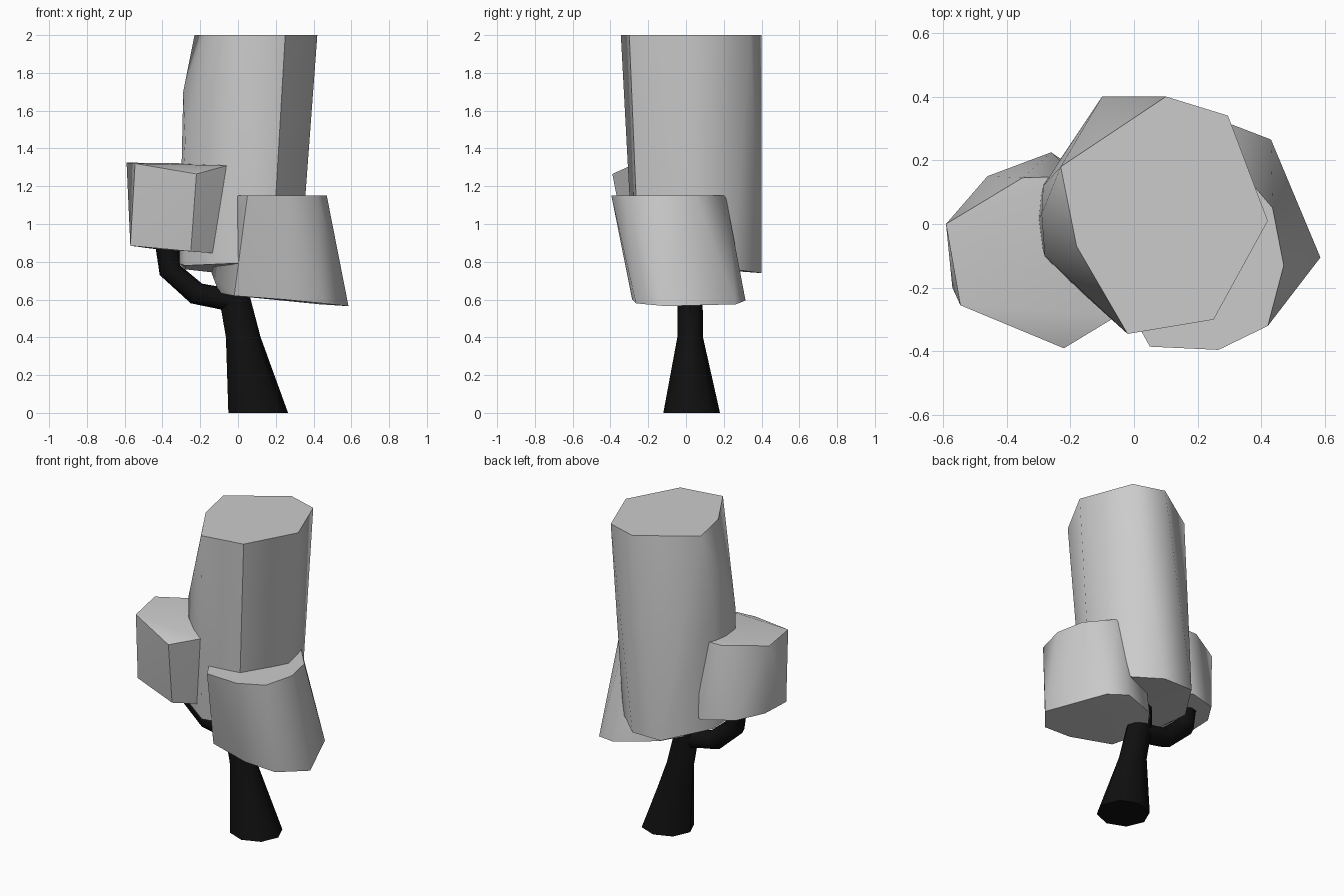
import bpy, bmesh, math
from mathutils import Vector

if "Cube" in bpy.data.objects:
    bpy.data.objects.remove(bpy.data.objects["Cube"], do_unlink=True)


def make_material(name, value):
    mat = bpy.data.materials.new(name)
    mat.use_nodes = True
    color = (value, value, value, 1)
    mat.diffuse_color = color
    mat.node_tree.nodes["Principled BSDF"].inputs["Base Color"].default_value = color
    return mat


foliage = make_material("foliage_grey", 0.6)
bark = make_material("bark_black", 0.005)


def finish(name, bm, mat, angle):
    bmesh.ops.recalc_face_normals(bm, faces=bm.faces[:])
    mesh = bpy.data.meshes.new(name)
    bm.to_mesh(mesh)
    bm.free()
    mesh.materials.append(mat)
    obj = bpy.data.objects.new(name, mesh)
    bpy.context.collection.objects.link(obj)
    bpy.ops.object.select_all(action="DESELECT")
    obj.select_set(True)
    bpy.context.view_layer.objects.active = obj
    bpy.ops.object.shade_smooth_by_angle(angle=math.radians(angle))


def clump(name, corners):
    """Faceted foliage block wrapped around its corner points."""
    bm = bmesh.new()
    verts = [bm.verts.new(c) for c in corners]
    result = bmesh.ops.convex_hull(bm, input=verts)
    spare = {v for v in result["geom_interior"] if isinstance(v, bmesh.types.BMVert)}
    bmesh.ops.delete(bm, geom=list(spare), context="VERTS")
    bmesh.ops.dissolve_limit(bm, angle_limit=math.radians(2),
                             verts=bm.verts[:], edges=bm.edges[:])
    finish(name, bm, foliage, 45)


def limb(name, rings, sides=8):
    """Tapered limb; each ring is centre, two radii and tilt toward -x."""
    bm = bmesh.new()
    loops = []
    for centre, rx, ry, tilt in rings:
        loop = []
        for i in range(sides):
            a = math.tau * i / sides
            across = rx * math.cos(a)
            offset = Vector((across * math.cos(tilt), ry * math.sin(a),
                             across * math.sin(tilt)))
            loop.append(bm.verts.new(Vector(centre) + offset))
        loops.append(loop)
    for low, high in zip(loops, loops[1:]):
        for i in range(sides):
            j = (i + 1) % sides
            bm.faces.new((low[i], low[j], high[j], high[i]))
    bm.faces.new(loops[0])
    bm.faces.new(loops[-1])
    finish(name, bm, bark, 50)


# Trunk and the bent side branch
limb("trunk", [
    ((0.107, 0.03, 0), 0.158, 0.15, 0),
    ((0.028, 0.022, 0.4), 0.092, 0.068, 0),
    ((-0.02, 0.022, 0.62), 0.082, 0.066, 0),
    ((-0.03, 0.022, 0.85), 0.07, 0.06, 0),
])
limb("branch", [
    ((0.0, 0.02, 0.59), 0.06, 0.06, math.radians(80)),
    ((-0.22, 0.02, 0.632), 0.06, 0.06, math.radians(60)),
    ((-0.36, 0.02, 0.755), 0.06, 0.06, math.radians(25)),
    ((-0.375, 0.02, 0.9), 0.065, 0.06, 0),
])

# Tall central foliage
clump("main_foliage", [
    (-0.02, -0.345, 2), (0.25, -0.3, 2), (0.42, 0.01, 2), (0.295, 0.34, 2),
    (0.10, 0.4, 2), (-0.23, 0.18, 2), (-0.18, -0.07, 2),
    (-0.29, 0.03, 1.7), (-0.28, -0.1, 1.45), (-0.285, 0.12, 1.5),
    (-0.31, 0, 0.79), (-0.28, -0.11, 0.78), (-0.06, -0.28, 0.79),
    (0.18, -0.25, 0.8), (0.33, 0, 0.79), (0.27, 0.25, 0.76),
    (0.1, 0.4, 0.74), (-0.1, 0.4, 0.74), (-0.28, 0.13, 0.76),
])

# Smaller foliage above the branch
clump("branch_foliage", [
    (-0.59, 0, 1.325), (-0.35, 0.145, 1.32), (-0.18, 0.15, 1.32),
    (-0.055, -0.29, 1.31), (-0.22, -0.39, 1.265), (-0.545, -0.255, 1.32),
    (-0.57, -0.2, 0.885), (-0.56, 0, 0.885), (-0.46, 0.15, 0.87),
    (-0.26, 0.225, 0.85), (-0.15, 0.15, 0.85), (-0.13, -0.22, 0.845),
    (-0.25, -0.31, 0.855),
])

# Low foliage on the left side
clump("side_foliage", [
    (-0.02, -0.26, 1.15), (0.05, -0.385, 1.15), (0.265, -0.395, 1.15),
    (0.42, -0.32, 1.15), (0.47, -0.13, 1.15), (0.435, 0.05, 1.15),
    (0.3, 0.21, 1.15), (0.05, 0.12, 1.15),
    (0.585, -0.105, 0.565), (0.43, 0.265, 0.575), (0.3, 0.315, 0.595),
    (0.05, 0.2, 0.62), (-0.1, 0, 0.635), (-0.14, -0.03, 0.74),
    (-0.02, -0.22, 0.62), (0.25, -0.285, 0.6), (0.45, -0.265, 0.58),
])
